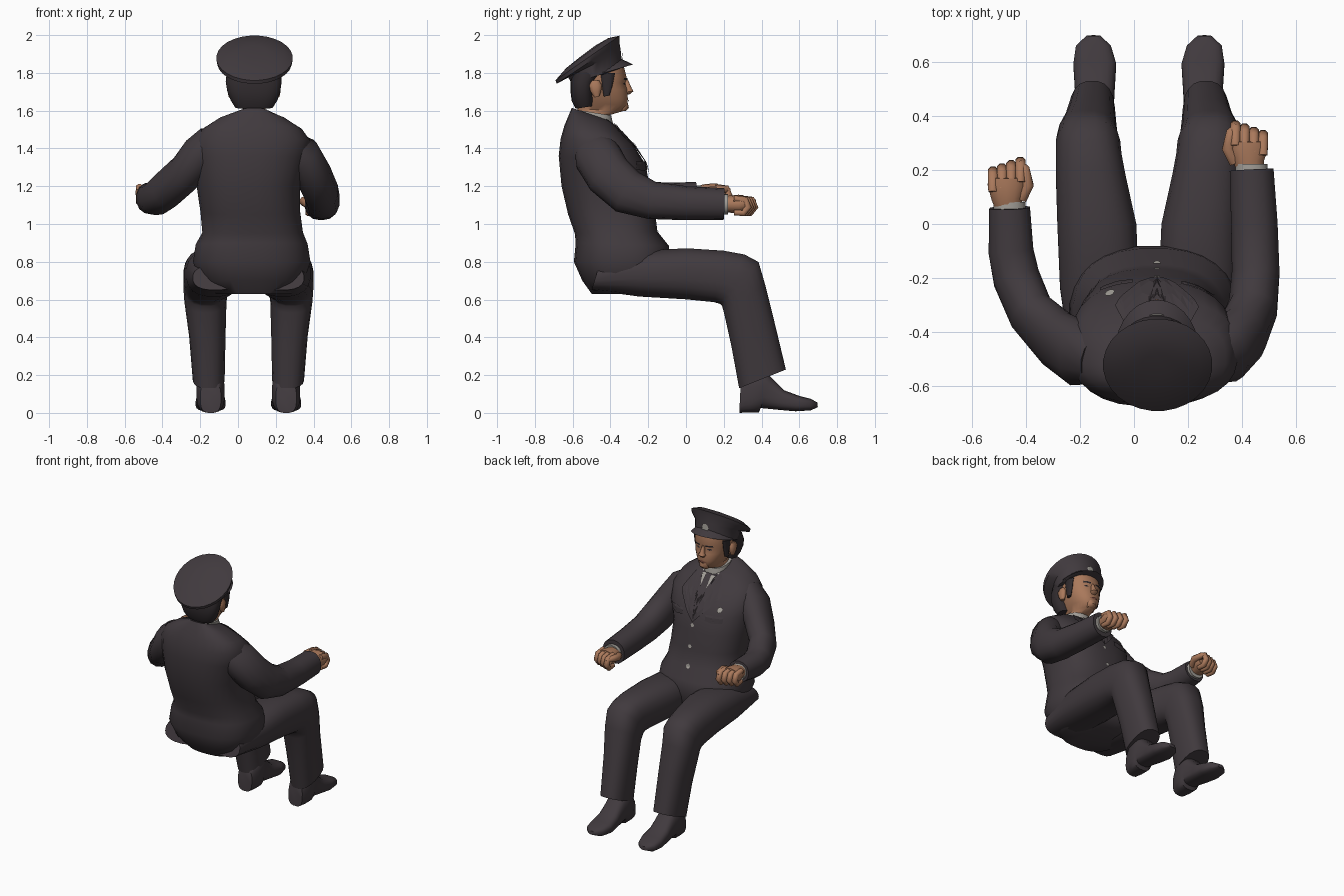
import bpy, bmesh, math
from mathutils import Vector
from mathutils.bvhtree import BVHTree


def material(name, rgb):
    m = bpy.data.materials.new(name)
    m.diffuse_color = (*rgb, 1)
    return m


UNIFORM = material("charcoal_cloth", (0.052, 0.042, 0.048))
HAIR = material("dark_hair", (0.03, 0.024, 0.027))
SKIN = material("skin", (0.40, 0.19, 0.105))
LIPS = material("lips", (0.24, 0.09, 0.06))
SHIRT = material("pale_grey", (0.36, 0.34, 0.31))
CX = 0.085  # body centre line


def finish(name, bm, mat, angle=50):
    bmesh.ops.recalc_face_normals(bm, faces=bm.faces)
    me = bpy.data.meshes.new(name)
    bm.to_mesh(me)
    bm.free()
    me.materials.append(mat)
    for p in me.polygons:
        p.use_smooth = True
    me.set_sharp_from_angle(angle=math.radians(angle))
    ob = bpy.data.objects.new(name, me)
    bpy.context.collection.objects.link(ob)
    return ob


def skin_rings(name, rings, mat, n=20, power=2.3):
    """Loft superellipse rings given as centre and two half axes."""
    bm = bmesh.new()
    loops = []
    for c, u, v in rings:
        loop = []
        for i in range(n):
            t = math.tau * (i + 0.5) / n
            k, s = math.cos(t), math.sin(t)
            k = math.copysign(abs(k) ** (2 / power), k)
            s = math.copysign(abs(s) ** (2 / power), s)
            loop.append(bm.verts.new(c + u * k + v * s))
        loops.append(loop)
    for a, b in zip(loops, loops[1:]):
        for i in range(n):
            j = (i + 1) % n
            bm.faces.new((a[i], a[j], b[j], b[i]))
    bm.faces.new(loops[0])
    bm.faces.new(loops[-1])
    return finish(name, bm, mat)


def loft(name, rows, mat, n=20, power=2.3, mirror=False):
    """Rows: x_min, x_max, (y, z) of one edge, (y, z) of the opposite edge."""
    rings = []
    for x0, x1, p, q in rows:
        if mirror:
            x0, x1 = 0.11 - x1, 0.11 - x0
        a, b = Vector((0, *p)), Vector((0, *q))
        c = (a + b) / 2 + Vector(((x0 + x1) / 2, 0, 0))
        rings.append((c, Vector(((x1 - x0) / 2, 0, 0)), (b - a) / 2))
    return skin_rings(name, rings, mat, n, power)


def tube(name, pts, mat, n=14, power=2.2):
    """Points: x, y, z, half width, half depth."""
    cs = [Vector(p[:3]) for p in pts]
    rings = []
    for i, p in enumerate(pts):
        t = (cs[min(i + 1, len(cs) - 1)] - cs[max(i - 1, 0)]).normalized()
        side = Vector((1, 0, 0))
        side = (side - t * side.dot(t)).normalized()
        rings.append((cs[i], side * p[3], t.cross(side) * p[4]))
    return skin_rings(name, rings, mat, n, power)


def plate(name, outline, target, mat, offset=0.007):
    """Thin patch, outlined in x and z, laid on the front of a target."""
    bm = bmesh.new()
    bm.faces.new([bm.verts.new((x, 0, z)) for x, z in outline])
    bmesh.ops.triangulate(bm, faces=bm.faces)
    bmesh.ops.subdivide_edges(bm, edges=bm.edges, cuts=3, use_grid_fill=True)
    tb = bmesh.new()
    tb.from_mesh(target.data)
    tree = BVHTree.FromBMesh(tb)
    for v in bm.verts:
        hit = tree.ray_cast(Vector((v.co.x, 1, v.co.z)), Vector((0, -1, 0)))[0]
        hit = hit or tree.find_nearest(Vector((v.co.x, -0.3, v.co.z)))[0]
        v.co.y = hit.y + offset
    tb.free()
    bm.normal_update()
    if sum(f.normal.y for f in bm.faces) < 0:
        bmesh.ops.reverse_faces(bm, faces=bm.faces)
    me = bpy.data.meshes.new(name)
    bm.to_mesh(me)
    bm.free()
    me.materials.append(mat)
    ob = bpy.data.objects.new(name, me)
    bpy.context.collection.objects.link(ob)


def disc(x, z, r):
    return [(x + r * math.cos(i * math.tau / 8), z + r * math.sin(i * math.tau / 8)) for i in range(8)]


# Jacket body with seat
jacket = loft("jacket", [
    (-.12, .28, (-.50, .63), (-.15, .63)), (-.2, .35, (-.55, .70), (-.10, .68)),
    (-.24, .385, (-.595, .80), (-.08, .80)), (-.225, .37, (-.585, .90), (-.09, .885)),
    (-.19, .345, (-.59, .95), (-.15, .96)), (-.2, .33, (-.625, 1.05), (-.165, 1.08)),
    (-.22, .33, (-.66, 1.2), (-.19, 1.2)), (-.235, .37, (-.675, 1.36), (-.215, 1.32)),
    (-.235, .385, (-.665, 1.45), (-.28, 1.42)), (-.19, .34, (-.645, 1.52), (-.34, 1.48)),
    (-.1, .25, (-.62, 1.58), (-.385, 1.53)), (0, .17, (-.605, 1.615), (-.40, 1.545))],
    UNIFORM, n=28, power=2.5)

# Trouser legs and shoes
for side, flip in (("right", False), ("left", True)):
    loft(side + "_trouser_leg", [
        (.11, .35, (-.50, .65), (-.46, .78)), (.09, .385, (-.25, .615), (-.22, .86)),
        (.10, .395, (0, .60), (0, .873)), (.14, .40, (.15, .585), (.20, .86)),
        (.155, .40, (.18, .575), (.31, .84)), (.16, .40, (.19, .565), (.385, .80)),
        (.17, .395, (.20, .53), (.42, .68)), (.175, .37, (.24, .35), (.465, .50)),
        (.18, .35, (.28, .13), (.53, .23))], UNIFORM, power=2.5, mirror=flip)
    loft(side + "_shoe", [
        (.20, .31, (.282, .0), (.29, .16)), (.18, .33, (.33, 0), (.34, .22)),
        (.18, .33, (.385, 0), (.42, .22)), (.185, .325, (.395, .025), (.45, .19)),
        (.18, .33, (.50, .015), (.52, .12)), (.175, .335, (.58, .008), (.60, .09)),
        (.195, .325, (.66, .013), (.66, .075)), (.235, .285, (.698, .03), (.695, .055))],
        UNIFORM, power=3, mirror=flip)

# Sleeves, shirt cuffs and fists
ARMS = {
    "right": ([(.26, -.5, 1.41, .09, .09), (.34, -.47, 1.36, .10, .125), (.40, -.41, 1.26, .095, .125),
               (.44, -.31, 1.17, .092, .12), (.45, -.18, 1.125, .09, .10), (.445, 0, 1.11, .088, .09),
               (.435, .2, 1.105, .083, .085)], (.425, .28, 1.105), 1),
    "left": ([(-.13, -.5, 1.43, .1, .09), (-.2, -.48, 1.37, .1, .125), (-.28, -.43, 1.27, .09, .12),
              (-.38, -.33, 1.18, .085, .11), (-.435, -.2, 1.135, .088, .09), (-.455, -.1, 1.135, .085, .085),
              (-.46, .06, 1.15, .077, .072)], (-.47, .145, 1.165), -1)}
for side, (pts, hand, s) in ARMS.items():
    tube(side + "_sleeve", pts, UNIFORM)
    x, y, z = pts[-1][:3]
    tube(side + "_shirt_cuff", [(x, y - .03, z, .062, .055), (x, y + .022, z, .06, .055)], SHIRT)
    hx, hy, hz = hand
    tube(side + "_palm", [(x, y - .02, z, .045, .04), (hx, hy - .05, hz, .058, .045),
                          (hx, hy, hz, .073, .05), (hx, hy + .03, hz + .005, .068, .045)], SKIN)
    for i in range(4):  # curled fingers
        fx = hx + s * (-.05 + .034 * i)
        fy = hy + .03 - .012 * i
        tube(f"{side}_finger_{i + 1}", [
            (fx, fy - .02, hz + .03, .018, .018), (fx, fy + .04, hz + .022, .02, .02),
            (fx, fy + .055, hz - .015, .02, .02), (fx, fy + .03, hz - .048, .019, .018),
            (fx, fy - .02, hz - .045, .016, .015)], SKIN, n=8)
    tube(side + "_thumb", [
        (hx - s * .05, hy - .05, hz, .025, .025), (hx - s * .078, hy, hz + .015, .023, .024),
        (hx - s * .065, hy + .06, hz + .02, .02, .02), (hx - s * .045, hy + .085, hz + .015, .01, .01)],
        SKIN, n=8)

# Head, ears and nose
head = loft("head", [
    (.02, .15, (-.57, 1.50), (-.43, 1.50)), (.02, .15, (-.575, 1.58), (-.41, 1.575)),
    (.03, .14, (-.575, 1.61), (-.335, 1.597)), (.005, .165, (-.58, 1.65), (-.312, 1.625)),
    (-.01, .18, (-.585, 1.68), (-.307, 1.66)), (-.028, .198, (-.59, 1.72), (-.31, 1.71)),
    (-.035, .205, (-.6, 1.76), (-.322, 1.745)), (-.037, .207, (-.6, 1.79), (-.312, 1.77)),
    (-.035, .205, (-.59, 1.84), (-.33, 1.84))], SKIN, n=28)
loft("nose", [(.078, .092, (-.33, 1.765), (-.308, 1.765)), (.07, .1, (-.33, 1.725), (-.288, 1.72)),
              (.06, .11, (-.33, 1.70), (-.278, 1.703)), (.07, .1, (-.33, 1.685), (-.298, 1.687))], SKIN, n=10)
loft("chin", [(.05, .12, (-.36, 1.645), (-.308, 1.64)), (.05, .12, (-.36, 1.62), (-.303, 1.615)),
              (.06, .11, (-.36, 1.597), (-.32, 1.597))], SKIN, n=10)
for s in (-1, 1):
    x = CX + s * .123
    loft("ear", [(x - .012, x + .012, (-.485, 1.67), (-.46, 1.675)), (x - .018, x + .018, (-.505, 1.70), (-.45, 1.70)),
                 (x - .02, x + .02, (-.515, 1.735), (-.445, 1.735)), (x - .01, x + .01, (-.5, 1.76), (-.46, 1.76))],
         SKIN, n=10)
    x = CX + s * .113
    loft("sideburn", [(x - .01, x + .01, (-.435, 1.675), (-.405, 1.68)), (x - .014, x + .014, (-.445, 1.73), (-.39, 1.73)),
                      (x - .014, x + .014, (-.46, 1.80), (-.375, 1.80))], HAIR, n=10)
    # Eyes and brows
    ex = CX + s * .045
    plate("eye", [(ex - .019, 1.742), (ex, 1.735), (ex + .019, 1.742), (ex, 1.749)], head, HAIR, .003)
    plate("brow", [(ex - .026, 1.762), (ex + .026, 1.762), (ex + .024, 1.773), (ex - .024, 1.773)], head, HAIR, .004)
plate("mouth", [(CX - .035, 1.652), (CX, 1.646), (CX + .035, 1.652), (CX, 1.666)], head, LIPS, .007)

# Hair wrapping the back of the head
loft("hair", [
    (-.015, .185, (-.585, 1.61), (-.49, 1.625)), (-.04, .21, (-.605, 1.65), (-.485, 1.665)),
    (-.058, .225, (-.612, 1.70), (-.485, 1.71)), (-.066, .232, (-.612, 1.75), (-.475, 1.755)),
    (-.06, .228, (-.605, 1.80), (-.42, 1.81))], HAIR, n=24, power=2.6)

# Peaked cap: band, flared crown, visor
cap = loft("cap", [
    (-.062, .232, (-.605, 1.745), (-.335, 1.825)), (-.068, .238, (-.625, 1.775), (-.345, 1.92)),
    (-.11, .285, (-.685, 1.742), (-.352, 1.965)), (-.115, .29, (-.692, 1.76), (-.35, 1.998)),
    (-.07, .245, (-.635, 1.825), (-.41, 1.985)), (.03, .145, (-.56, 1.885), (-.48, 1.945))],
    UNIFORM, n=28, power=2)
bm = bmesh.new()
rows = []
for i in range(13):
    t = math.radians(10 + 160 * i / 12)
    k, s = math.cos(t), math.sin(t)
    rows.append([bm.verts.new((CX + .14 * k, -.47 + .125 * s, 1.79 + .085 * s)),
                 bm.verts.new((CX + .155 * k, -.47 + .19 * s, 1.79 + .055 * s)),
                 bm.verts.new((CX + .14 * k, -.47 + .125 * s, 1.78 + .045 * s))])
for a, b in zip(rows, rows[1:]):
    for j in (0, 1):
        bm.faces.new((a[j], b[j], b[j + 1], a[j + 1]))
finish("visor", bm, UNIFORM, 35)
plate("cap_badge", disc(CX, 1.885, .027), cap, SHIRT)

# Shirt collar, tie, lapels, pocket flaps and buttons
loft("shirt_collar", [(0, .17, (-.585, 1.54), (-.385, 1.525)), (.008, .162, (-.585, 1.605), (-.395, 1.575))], SHIRT)
plate("shirt_front", [(.02, 1.55), (.15, 1.55), (CX, 1.41)], jacket, SHIRT, .005)
plate("tie", [(CX - .02, 1.55), (CX + .02, 1.55), (CX + .025, 1.45), (CX, 1.40), (CX - .025, 1.45)], jacket, UNIFORM, .013)
for s in (-1, 1):
    plate("lapel", [(CX + s * x, z) for x, z in ((.06, 1.56), (.11, 1.53), (.155, 1.44), (.12, 1.42), (.13, 1.40), (0, 1.26), (0, 1.40))],
          jacket, UNIFORM, .011)
    plate("pocket_flap", [(CX + s * x, z) for x, z in ((.09, 1.33), (.21, 1.33), (.21, 1.29), (.15, 1.28), (.09, 1.29))],
          jacket, UNIFORM, .008)
plate("chest_badge", disc(-.09, 1.37, .018), jacket, SHIRT, .012)
for z, r in ((1.24, .013), (1.1, .013), (.965, .016)):
    plate("button", disc(CX, z, r), jacket, SHIRT)
